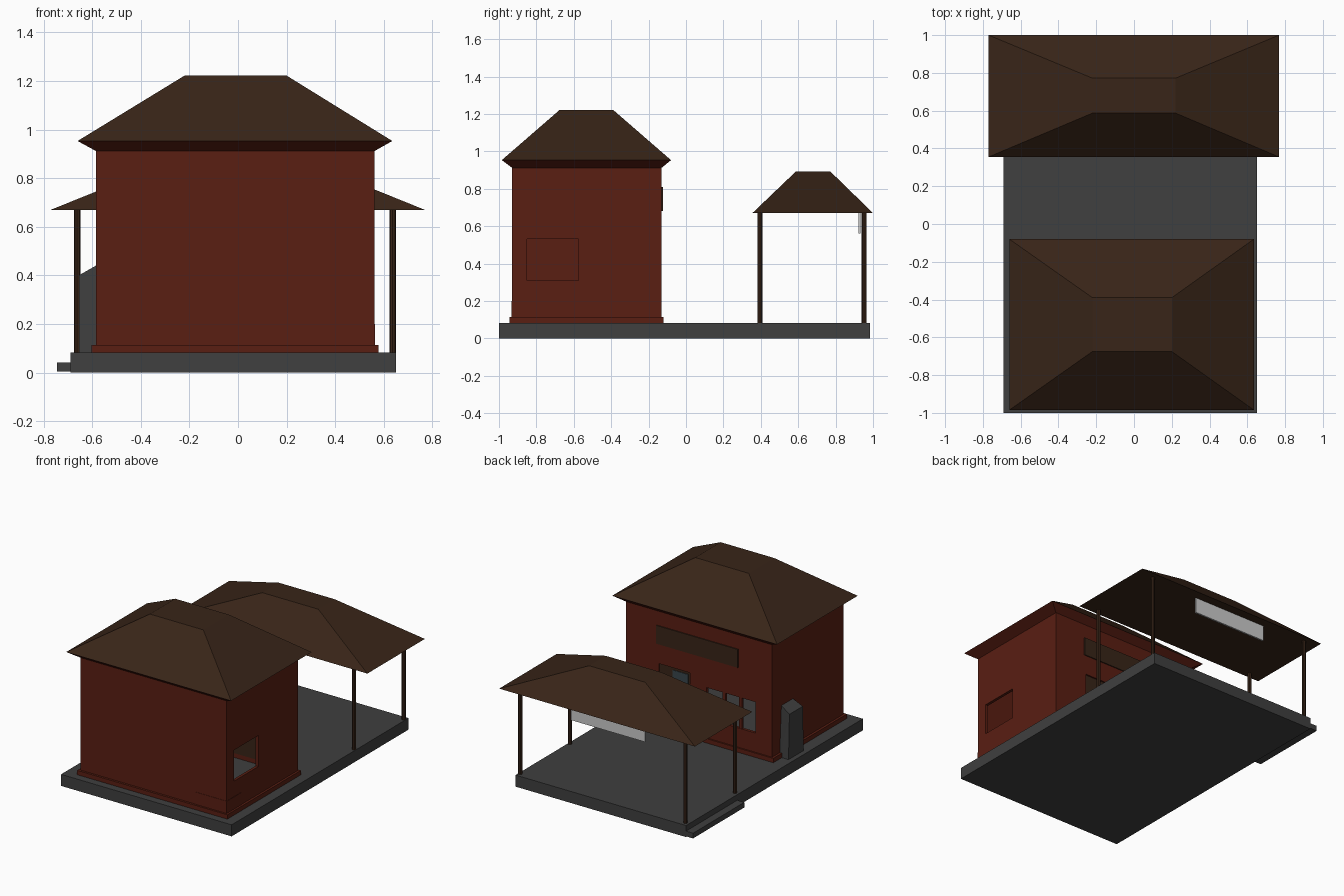
import bpy, bmesh

if "Cube" in bpy.data.objects:
    bpy.data.objects.remove(bpy.data.objects["Cube"])


def material(name, rgb):
    m = bpy.data.materials.new(name)
    m.diffuse_color = (*rgb, 1)
    m.use_nodes = True
    m.node_tree.nodes["Principled BSDF"].inputs["Base Color"].default_value = m.diffuse_color
    return m


RED = material("red_wall", (0.10, 0.013, 0.006))
BROWN = material("brown_roof", (0.04, 0.018, 0.009))
DARK = material("dark_grey", (0.05, 0.05, 0.05))
PALE = material("pale_grey", (0.6, 0.6, 0.6))
GLASS = material("slate_glass", (0.04, 0.06, 0.07))


def hull(name, points, mat):
    """Convex flat-faced solid around a few points."""
    bm = bmesh.new()
    for p in points:
        bm.verts.new(p)
    bmesh.ops.convex_hull(bm, input=bm.verts)
    bmesh.ops.dissolve_limit(bm, angle_limit=0.01, verts=bm.verts, edges=bm.edges)
    bmesh.ops.recalc_face_normals(bm, faces=bm.faces)
    mesh = bpy.data.meshes.new(name)
    bm.to_mesh(mesh)
    bm.free()
    ob = bpy.data.objects.new(name, mesh)
    bpy.context.collection.objects.link(ob)
    if mat:
        mesh.materials.append(mat)
    return ob


def rect(x0, x1, y0, y1, z):
    return [(x, y, z) for x in (x0, x1) for y in (y0, y1)]


def box(name, x, y, z, mat):
    return hull(name, rect(*x, *y, z[0]) + rect(*x, *y, z[1]), mat)


def cut(target, x, y, z):
    """Cut a box-shaped hole and discard the cutter."""
    cutter = box("cutter", x, y, z, None)
    cutter.hide_render = True
    mod = target.modifiers.new("cut", 'BOOLEAN')
    mod.object, mod.operation, mod.solver = cutter, 'DIFFERENCE', 'EXACT'
    bpy.context.view_layer.objects.active = target
    bpy.ops.object.modifier_apply(modifier=mod.name)
    bpy.data.objects.remove(cutter)


# Ground slab and side step
box("slab", (-0.69, 0.65), (-1.0, 0.985), (0, 0.082), DARK)
box("side_step", (-0.745, -0.69), (0.41, 0.985), (0.005, 0.042), DARK)

# Hollow building with plinth, side window, doorway and back window
walls = box("walls", (-0.585, 0.562), (-0.93, -0.13), (0.082, 0.912), RED)
plinth = box("plinth", (-0.602, 0.578), (-0.945, -0.12), (0.082, 0.113), RED)
for ob, top in ((walls, 0.9), (plinth, 0.2)):
    cut(ob, (-0.565, 0.542), (-0.91, -0.15), (0.05, top))
cut(walls, (0.5, 0.6), (-0.85, -0.575), (0.31, 0.53))
cut(walls, (0.06, 0.305), (-0.18, -0.1), (0.113, 0.54))
cut(walls, (-0.455, -0.07), (-0.18, -0.1), (0.25, 0.47))

# Door leaf, door glass and window bars
box("door", (0.06, 0.305), (-0.15, -0.14), (0.113, 0.54), BROWN)
box("door_glass", (0.08, 0.2), (-0.14, -0.136), (0.28, 0.52), GLASS)
for x in (-0.335, -0.205):
    box("window_bar", (x - 0.012, x + 0.012), (-0.15, -0.133), (0.25, 0.47), RED)

# Low counter inside the front corner, and wall board at the back
box("counter", (0.32, 0.564), (-0.932, -0.76), (0.113, 0.2), RED)
box("wall_board", (-0.32, 0.32), (-0.13, -0.123), (0.68, 0.81), BROWN)

# Building roof with sloped soffit
eave = rect(-0.66, 0.635, -0.985, -0.08, 0.953)
hull("soffit", rect(-0.585, 0.562, -0.93, -0.13, 0.912) + eave, RED)
hull("building_roof", eave + rect(-0.22, 0.2, -0.675, -0.39, 1.222), BROWN)

# Side cabinet with sloped top
y0, y1 = -0.385, -0.215
hull("side_cabinet", rect(-0.655, -0.585, y0, y1, 0.082)
     + [(-0.655, y, 0.40) for y in (y0 + 0.01, y1 - 0.01)]
     + [(-0.585, y, 0.44) for y in (y0 + 0.02, y1 - 0.02)], DARK)

# Canopy roof, posts and hanging panel
hull("canopy_roof", rect(-0.77, 0.768, 0.355, 1.0, 0.67)
     + rect(-0.22, 0.22, 0.587, 0.772, 0.892), BROWN)
for x in (-0.662, 0.636):
    for y in (0.395, 0.952):
        bpy.ops.mesh.primitive_cylinder_add(vertices=8, radius=0.0135, depth=0.59,
                                            location=(x, y, 0.377))
        bpy.context.object.name = "canopy_post"
        bpy.context.object.data.materials.append(BROWN)
box("hanging_panel", (-0.33, 0.25), (0.922, 0.934), (0.56, 0.671), PALE)
